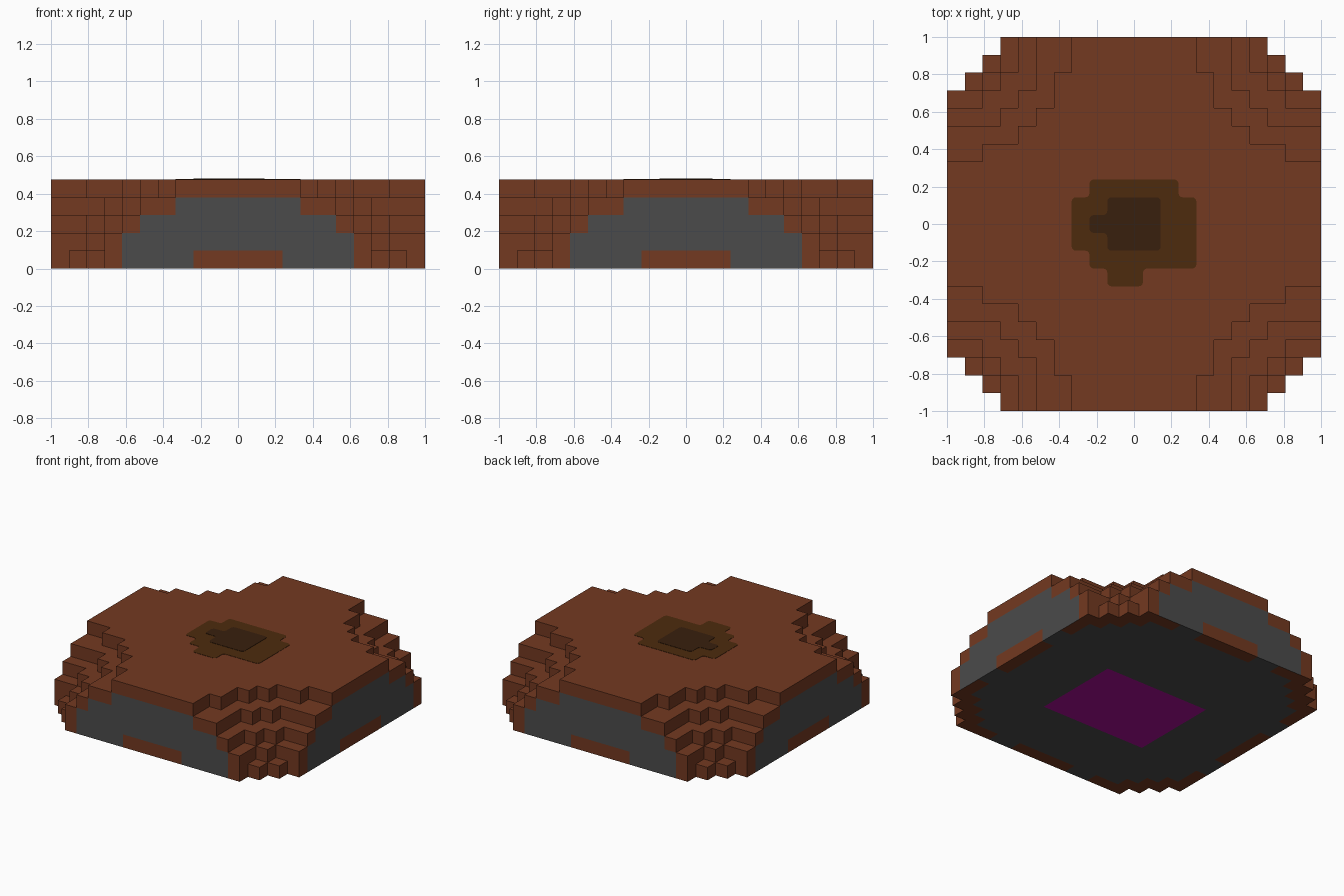
import bpy, bmesh
from mathutils import Vector

if "Cube" in bpy.data.objects:
    bpy.data.objects.remove(bpy.data.objects["Cube"], do_unlink=True)

U = 2 / 21  # size of one block


def material(name, rgb):
    m = bpy.data.materials.new(name)
    m.use_nodes = True
    m.diffuse_color = (*rgb, 1)
    b = m.node_tree.nodes["Principled BSDF"]
    b.inputs["Base Color"].default_value = (*rgb, 1)
    b.inputs["Roughness"].default_value = 0.9
    return m


BROWN = material("brown", (0.172, 0.041, 0.015))
GREY = material("dark grey", (0.07, 0.07, 0.07))
PURPLE = material("purple", (0.39, 0.004, 0.30))
MUD = material("olive brown", (0.075, 0.024, 0.004))
DARK = material("deep brown", (0.040, 0.014, 0.004))

# Half width in blocks of each row (row 0 to row 10 from the middle), bottom layer first
LAYERS = [
    [10] * 8 + [9, 8, 7],
    [10] * 8 + [8, 7, 7],
    [10] * 7 + [8, 7, 6, 6],
    [10] * 6 + [7, 6, 5, 5, 5],
    [10] * 4 + [8, 6, 5, 4, 4, 3, 3],
]
GREY_HALF = [6, 6, 5, 3, -1]  # half width of the grey side panel per layer


def filled(i, j, k):
    return 0 <= k < 5 and abs(j) <= 10 and abs(i) <= LAYERS[k][abs(j)]


def face_colour(i, j, k, n):
    """Material slot: 0 brown, 1 grey, 2 purple."""
    a, b = abs(i), abs(j)
    if n[2] < 0 and k == 0:  # underside
        if a <= 4 and -4 <= j <= 2:
            return 2
        edge_patch = max(a, b) == 10 and min(a, b) <= 2
        return 0 if edge_patch or a * a + b * b > 121 else 1
    if n[2] == 0:  # outermost side walls
        depth, along = (a, b) if n[0] else (b, a)
        if depth == 10 and along <= GREY_HALF[k] and not (k == 0 and along <= 2):
            return 1
    return 0


def finish(bm, name, mats):
    me = bpy.data.meshes.new(name)
    bm.to_mesh(me)
    bm.free()
    for m in mats:
        me.materials.append(m)
    ob = bpy.data.objects.new(name, me)
    bpy.context.collection.objects.link(ob)
    return ob


# Stepped block body: only the exposed block faces are made
bm = bmesh.new()
for k in range(5):
    for j in range(-10, 11):
        for i in range(-10, 11):
            if not filled(i, j, k):
                continue
            for axis in range(3):
                for sign in (-1, 1):
                    n = [0, 0, 0]
                    n[axis] = sign
                    if filled(i + n[0], j + n[1], k + n[2]):
                        continue
                    n = Vector(n)
                    s = Vector([float(x == (axis + 1) % 3) for x in range(3)]) / 2
                    t = n.cross(s)
                    c = Vector((i, j, k + 0.5)) + n / 2
                    f = bm.faces.new([bm.verts.new((c + p) * U)
                                      for p in (s + t, t - s, -s - t, s - t)])
                    f.normal_update()
                    if f.normal.dot(n) < 0:
                        f.normal_flip()
                    f.material_index = face_colour(i, j, k, n)
bmesh.ops.remove_doubles(bm, verts=bm.verts, dist=0.001)
finish(bm, "stepped_body", [BROWN, GREY, PURPLE])


# Thin rounded stains on the top
def stain(name, outline, base, height, mat):
    bm = bmesh.new()
    bm.faces.new([bm.verts.new((x * U, y * U, base)) for x, y in outline])
    bmesh.ops.bevel(bm, geom=bm.verts[:], offset=0.022, segments=3,
                    profile=0.5, affect='VERTICES')
    ext = bmesh.ops.extrude_face_region(bm, geom=bm.faces[:])
    bmesh.ops.translate(bm, vec=(0, 0, height),
                        verts=[v for v in ext["geom"] if isinstance(v, bmesh.types.BMVert)])
    bmesh.ops.recalc_face_normals(bm, faces=bm.faces)
    finish(bm, name, [mat])


TOP = 5 * U
stain("outer_stain", [(-2.5, 2.5), (2.5, 2.5), (2.5, 1.5), (3.5, 1.5), (3.5, -2.5),
                      (0.5, -2.5), (0.5, -3.5), (-1.5, -3.5), (-1.5, -2.5), (-2.5, -2.5),
                      (-2.5, -1.5), (-3.5, -1.5), (-3.5, 1.5), (-2.5, 1.5)],
      TOP - 0.001, 0.003, MUD)
stain("inner_stain", [(-1.5, 1.5), (1.5, 1.5), (1.5, -1.5), (-1.5, -1.5), (-1.5, -0.5),
                      (-2.5, -0.5), (-2.5, 0.5), (-1.5, 0.5)],
      TOP + 0.001, 0.003, DARK)
